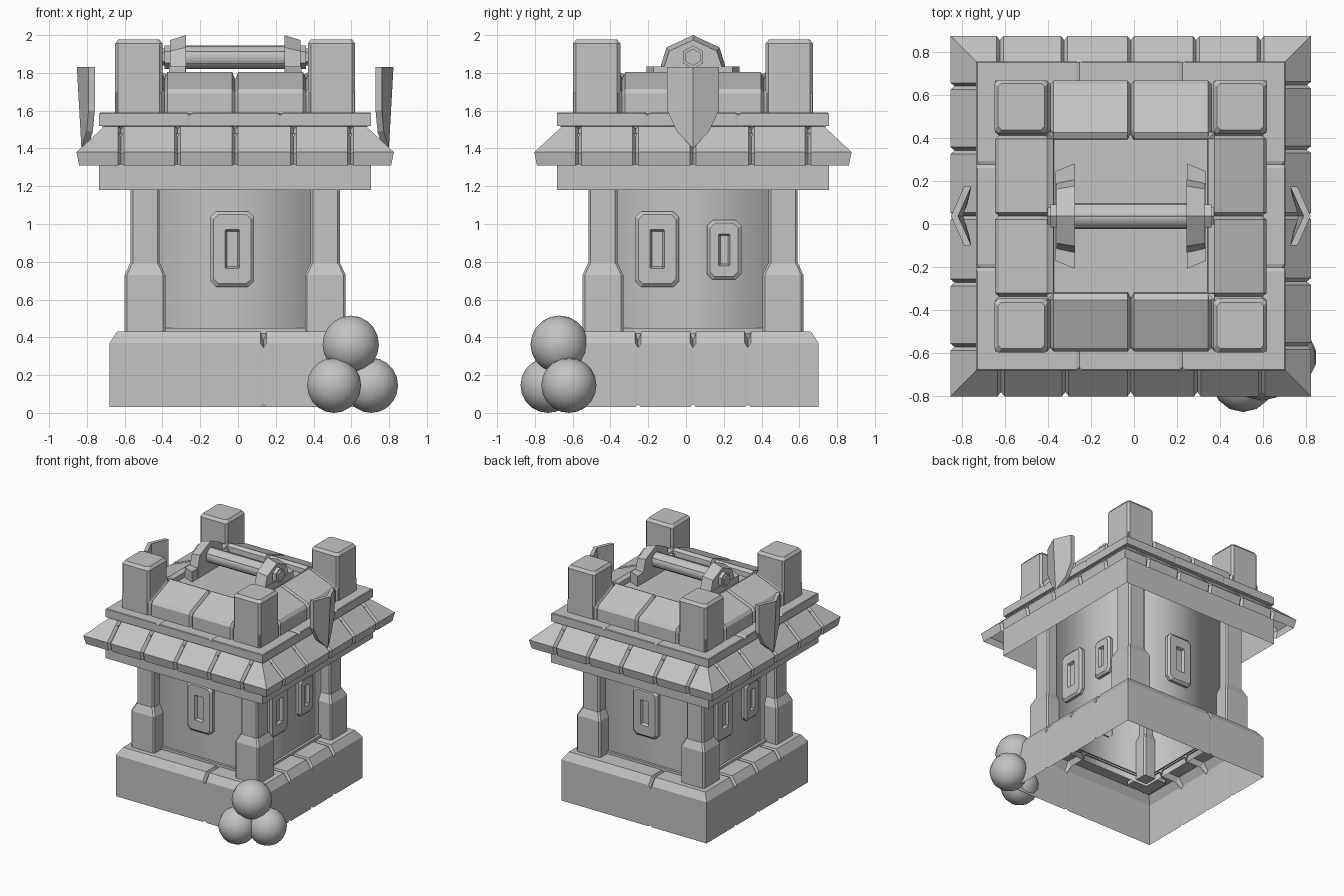
import bpy, bmesh, math
from mathutils import Vector

cube = bpy.data.objects.get("Cube")
if cube:
    bpy.data.objects.remove(cube, do_unlink=True)

CX, CY = -0.015, 0.037   # centre of the building

stone = bpy.data.materials.new("grey_stone")
stone.use_nodes = True
stone.diffuse_color = (0.55, 0.55, 0.55, 1)
stone.node_tree.nodes["Principled BSDF"].inputs["Base Color"].default_value = (0.55, 0.55, 0.55, 1)


def spot(k, d, t, z):
    """Point on side k: d outward, t along the side, z up."""
    c, s = ((1, 0), (0, 1), (-1, 0), (0, -1))[k % 4]
    return Vector((CX + d * c - t * s, CY + d * s + t * c, z))


def finish(name, bm, smooth=None):
    bmesh.ops.recalc_face_normals(bm, faces=bm.faces)
    mesh = bpy.data.meshes.new(name)
    bm.to_mesh(mesh)
    bm.free()
    obj = bpy.data.objects.new(name, mesh)
    bpy.context.collection.objects.link(obj)
    mesh.materials.append(stone)
    if smooth is not None:
        bpy.ops.object.select_all(action='DESELECT')
        bpy.context.view_layer.objects.active = obj
        obj.select_set(True)
        bpy.ops.object.shade_smooth_by_angle(angle=math.radians(smooth))
    return obj


def loft(bm, loops, caps=(False, False), close=False, wrap=True):
    """Join equal rows of points with quads; wrap closes each row."""
    rows = [[bm.verts.new(p) for p in loop] for loop in loops]
    n = len(rows[0])
    for i in range(len(rows) if close else len(rows) - 1):
        a, b = rows[i], rows[(i + 1) % len(rows)]
        for j in range(n if wrap else n - 1):
            bm.faces.new((a[j], a[(j + 1) % n], b[(j + 1) % n], b[j]))
    if caps[0]:
        bm.faces.new(rows[0])
    if caps[1]:
        bm.faces.new(rows[-1])


def stone_ring(name, profile, seams=((), (), (), ()), groove=None, gap=0.016, solid=False):
    """Square mitred course with V grooves; groove is the profile inside a seam."""
    bm = bmesh.new()
    loops = []
    for k in range(4):
        for s in seams[k]:
            for t, shape in ((s - gap, profile), (s, groove), (s + gap, profile)):
                loops.append([spot(k, d, t, z) for d, z in shape])
        loops.append([spot(k, d, d, z) for d, z in profile])
    loft(bm, loops, close=True, wrap=solid)
    return finish(name, bm)


def square_post(name, x, y, levels, chamfer=0.012):
    """Post with cut corners through (half width, height) levels."""
    bm = bmesh.new()
    loops = []
    for h, z in levels:
        c = h - chamfer
        pts = ((h, -c), (h, c), (c, h), (-c, h), (-h, c), (-h, -c), (-c, -h), (c, -h))
        loops.append([Vector((CX + x + px, CY + y + py, z)) for px, py in pts])
    loft(bm, loops, (True, True))
    return finish(name, bm)


def window(name, k, t, z, w, h, sw, sh):
    """Raised frame with cut corners and a sunken slot."""
    bm = bmesh.new()

    def outline(d, a, b, c):
        pts = ((a, -b + c), (a, b - c), (a - c, b), (c - a, b),
               (-a, b - c), (-a, c - b), (c - a, -b), (a - c, -b))
        return [spot(k, d, t + p, z + q) for p, q in pts]
    loft(bm, [outline(0.46, w, h, 0.03), outline(0.492, w, h, 0.03),
              outline(0.507, w - 0.017, h - 0.017, 0.025),
              outline(0.507, sw, sh, 0.004),
              outline(0.485, sw - 0.01, sh - 0.01, 0.003)], (False, True))
    finish(name, bm)


# Open base course, its skirting and the hollow body
stone_ring("base_course",
           [(0.665, 0.03), (0.665, 0.37), (0.625, 0.43), (0.46, 0.43)],
           [(-0.29, 0, 0.29), (0.15,)] * 2,
           [(0.664, 0.045), (0.664, 0.345), (0.61, 0.385), (0.46, 0.385)])
stone_ring("body_skirting", [(0.49, 0.42), (0.49, 0.45), (0.46, 0.45)])
body_bm = bmesh.new()
loft(body_bm, [[spot(k, 0.47, 0.47, z) for k in range(4)] for z in (0.38, 1.52)])
body = finish("body_walls", body_bm)
for face in body.data.polygons:
    face.use_smooth = True

# Corner columns with feet, and corner merlons
for sx in (-1, 1):
    for sy in (-1, 1):
        tag = ("front" if sy < 0 else "back") + ("_left" if sx > 0 else "_right")
        square_post("column_" + tag, sx * 0.477, sy * 0.477, [(0.077, 0.7), (0.077, 1.51)])
        square_post("column_foot_" + tag, sx * 0.477, sy * 0.477,
                    [(0.108, 0.4), (0.108, 0.73), (0.08, 0.79)])
        square_post("merlon_" + tag, sx * 0.51, sy * 0.51,
                    [(0.125, 1.58), (0.125, 1.955), (0.108, 1.978)], 0.016)

# Windows, repeated on opposite sides
for k, side in ((3, "front"), (1, "back")):
    window("window_" + side, k, -0.015, 0.867, 0.116, 0.2, 0.038, 0.103)
for k, side in ((0, "left"), (2, "right")):
    window("large_window_" + side, k, -0.19, 0.867, 0.116, 0.2, 0.038, 0.103)
    window("small_window_" + side, k, 0.165, 0.863, 0.091, 0.158, 0.03, 0.085)

# Open eaves beam, tiled skirt, ledge and sloped parapet
stone_ring("eaves_beam", [(0.72, 1.18), (0.72, 1.48)])
stone_ring("roof_tiles",
           [(0.826, 1.31), (0.84, 1.38), (0.69, 1.52), (0.42, 1.52)],
           [(-0.605, -0.305, 0, 0.31, 0.61)] * 4,
           [(0.81, 1.315), (0.82, 1.372), (0.675, 1.5), (0.42, 1.51)])
stone_ring("roof_ledge",
           [(0.69, 1.515), (0.72, 1.52), (0.72, 1.585), (0.715, 1.59), (0.42, 1.59)],
           [(-0.24, 0.24)] * 4,
           [(0.69, 1.515), (0.718, 1.52), (0.718, 1.575), (0.7, 1.583), (0.42, 1.585)])
stone_ring("sloped_parapet",
           [(0.632, 1.58), (0.632, 1.69), (0.615, 1.715), (0.39, 1.805), (0.36, 1.79), (0.345, 1.58)],
           [(-0.375, 0, 0.375)] * 4,
           [(0.615, 1.58), (0.615, 1.675), (0.605, 1.695), (0.405, 1.765), (0.385, 1.755), (0.345, 1.58)],
           solid=True)
floor_bm = bmesh.new()
loft(floor_bm, [[spot(k, 0.38, 0.38, z) for k in range(4)] for z in (1.6, 1.75)], (True, True))
finish("roof_floor", floor_bm)

# Winch: two arched brackets with feet, a barrel and hexagonal end caps
arch = [(-0.17, 1.74), (-0.17, 1.84), (-0.14, 1.935), (0, 2.0), (0.14, 1.935), (0.17, 1.84), (0.17, 1.74)]
foot = [(-0.245, 1.74), (-0.245, 1.835), (0.245, 1.835), (0.245, 1.74)]
for side, tag in ((1, "left"), (-1, "right")):
    bm = bmesh.new()
    loft(bm, [[(CX + side * x, CY + y * w, 1.74 + (z - 1.74) * w) for y, z in arch]
              for x, w in ((0.26, 1), (0.345, 0.9))], (True, True))
    finish("winch_bracket_" + tag, bm)
    bm = bmesh.new()
    loft(bm, [[(CX + side * x, CY + y * w, z) for y, z in foot]
              for x, w in ((0.262, 1), (0.35, 0.85))], (True, True))
    finish("winch_foot_" + tag, bm)


def rod(name, length, radius, sides):
    bm = bmesh.new()
    ring = [(radius * math.sin(math.tau * i / sides), radius * math.cos(math.tau * i / sides))
            for i in range(sides)]
    loft(bm, [[(CX + x, CY + a, 1.883 + b) for a, b in ring]
              for x in (-length / 2, length / 2)], (True, True))
    return finish(name, bm, smooth=35)


rod("winch_barrel", 0.64, 0.06, 16)
rod("winch_end_caps", 0.75, 0.062, 6)
rod("winch_axle", 0.775, 0.045, 6)

# Bent shields on both sides
half = [(0.137, 1.83), (0.137, 1.6), (0.085, 1.49)]
for side, tag in ((1, "left"), (-1, "right")):
    bm = bmesh.new()

    def bent(y, z, inset):
        d = 0.838 - 0.45 * abs(y) - inset - max(0, 1.6 - z) * 0.12
        return (CX + side * d, CY + y, z)
    for sign in (-1, 1):
        pts = [(0, 1.83)] + [(sign * y, z) for y, z in half] + [(0, 1.4)]
        loft(bm, [[bent(y, z, i) for y, z in pts] for i in (0, 0.033)], (True, True))
    finish("shield_" + tag, bm)

# Pile of round shot at the corner
for name, pos, r in (("shot_top", (0.597, -0.67, 0.362), 0.153),
                     ("shot_front", (0.508, -0.73, 0.146), 0.146),
                     ("shot_side", (0.705, -0.62, 0.146), 0.146)):
    bm = bmesh.new()
    bmesh.ops.create_uvsphere(bm, u_segments=14, v_segments=10, radius=r)
    bmesh.ops.translate(bm, verts=bm.verts, vec=Vector(pos))
    finish(name, bm, smooth=60)
